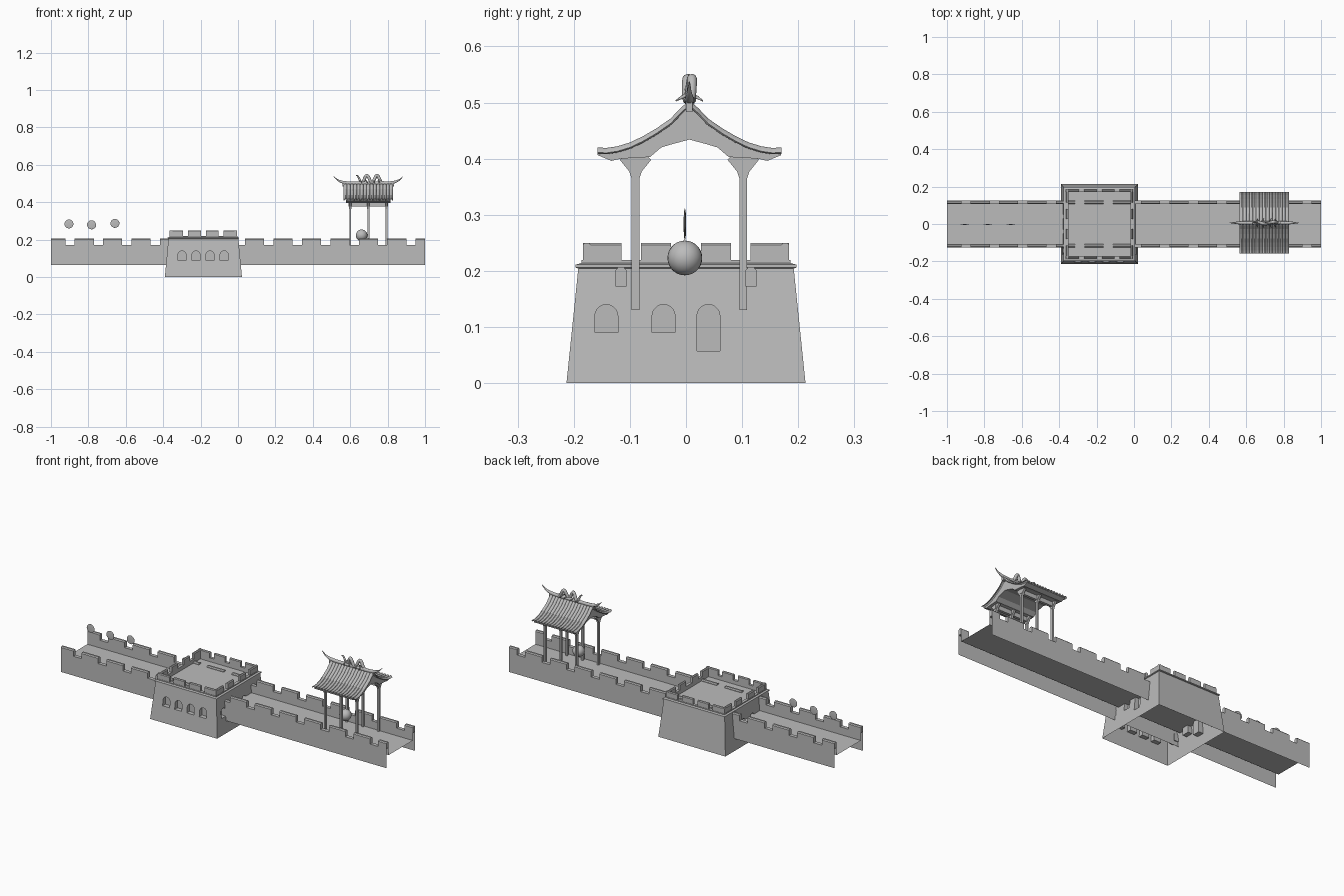
import bpy, bmesh, math
from mathutils import Vector

if "Cube" in bpy.data.objects:
    bpy.data.objects.remove(bpy.data.objects["Cube"])

stone = bpy.data.materials.new("stone_grey")
stone.diffuse_color = (0.5, 0.5, 0.5, 1)
stone.use_nodes = True
stone.node_tree.nodes["Principled BSDF"].inputs["Base Color"].default_value = stone.diffuse_color


def make(name, verts, faces, smooth=False):
    me = bpy.data.meshes.new(name)
    me.from_pydata(verts, [], faces)
    bm = bmesh.new()
    bm.from_mesh(me)
    bmesh.ops.recalc_face_normals(bm, faces=bm.faces)
    bm.to_mesh(me)
    bm.free()
    ob = bpy.data.objects.new(name, me)
    bpy.context.collection.objects.link(ob)
    me.materials.append(stone)
    if smooth:
        me.shade_smooth()
    return ob


def prism(pts, axis, a, b, verts, faces, closed=True):
    """Extrude a profile along x (pts are y,z) or along y (pts are x,z)."""
    n, k = len(pts), len(verts)
    for t in (a, b):
        verts += [(t, p, q) if axis == "x" else (p, t, q) for p, q in pts]
    for i in range(n if closed else n - 1):
        j = (i + 1) % n
        faces.append((k + i, k + j, k + n + j, k + n + i))
    if closed:
        faces += [tuple(range(k, k + n)), tuple(range(k + n, k + 2 * n))]


def prisms(name, items, closed=True, smooth=False):
    v, f = [], []
    for pts, axis, a, b in items:
        prism(pts, axis, a, b, v, f, closed)
    return make(name, v, f, smooth)


def rect(a0, a1, z0, z1, cap=0.0):
    c = cap
    return [(a0, z0), (a1, z0), (a1, z1 - c), (a1 - c, z1), (a0 + c, z1), (a0, z1 - c)] if c else \
        [(a0, z0), (a1, z0), (a1, z1), (a0, z1)]


def arch(c, w, z0, z1):
    pts = [(c - w, z0), (c + w, z0)]
    return pts + [(c + w * math.cos(math.pi * i / 10), z1 - w + w * math.sin(math.pi * i / 10))
                  for i in range(11)]


def tube(name, pts, radii, bevel, sides=3):
    cu = bpy.data.curves.new(name, "CURVE")
    cu.dimensions = "3D"
    sp = cu.splines.new("POLY")
    sp.points.add(len(pts) - 1)
    for p, co, r in zip(sp.points, pts, radii):
        p.co = (*co, 1)
        p.radius = r
    cu.bevel_depth, cu.bevel_resolution, cu.use_fill_caps = bevel, sides, True
    tmp = bpy.data.objects.new(name + "_curve", cu)
    bpy.context.collection.objects.link(tmp)
    bpy.context.view_layer.update()
    me = bpy.data.meshes.new_from_object(tmp.evaluated_get(bpy.context.evaluated_depsgraph_get()))
    bpy.data.objects.remove(tmp)
    me.materials.clear()
    me.materials.append(stone)
    me.shade_smooth()
    ob = bpy.data.objects.new(name, me)
    bpy.context.collection.objects.link(ob)
    return ob


def ball(name, loc, scale):
    bpy.ops.mesh.primitive_uv_sphere_add(segments=24, ring_count=14, radius=1, location=loc)
    ob = bpy.context.object
    ob.name, ob.scale = name, scale
    ob.data.materials.append(stone)
    ob.data.shade_smooth()
    return ob


# Wall: an open channel with walkway and two hollow parapets
half = [(-.126, .065), (-.126, .172), (-.106, .172), (-.106, .13)]
channel = half + [(-y, z) for y, z in reversed(half)]
prisms("wall_channel", [(channel, "x", -1, 1)], closed=False)

# Wall merlons between evenly spaced gaps
gaps = [-.898 + .1519 * i for i in range(13)]
starts = [-1] + [g + .025 for g in gaps]
ends = [g - .025 for g in gaps] + [1]
prisms("wall_merlons", [(rect(min(s * .106, s * .126), max(s * .106, s * .126), .172, .206, .005), "x", a, b)
                        for s in (-1, 1) for a, b in zip(starts, ends)])

# Tower body: stacked rectangular rings with cornice, parapet ledge and sunk floor
CX = -.185
rings = [(.206, .213, 0), (.187, .192, .204), (.191, .197, .206), (.191, .197, .211),
         (.181, .186, .214), (.181, .186, .219), (.165, .17, .219), (.165, .17, .198)]
v, f = [], []
for hx, hy, z in rings:
    v += [(CX + sx * hx, sy * hy, z) for sx, sy in ((-1, -1), (1, -1), (1, 1), (-1, 1))]
for r in range(len(rings) - 1):
    for i in range(4):
        j = (i + 1) % 4
        f.append((4 * r + i, 4 * r + j, 4 * r + 4 + j, 4 * r + 4 + i))
f += [(3, 2, 1, 0), tuple(range(len(v) - 4, len(v)))]
tower = make("tower_body", v, f)

# Arched windows and side doors cut as recesses
cuts = [(arch(x, .0215, .088, .14), "y", -.26, -.18) for x in (-.299, -.225, -.15, -.074)]
for s in (-1, 1):
    for y, z0 in ((-.142, .09), (-.04, .09), (.04, .057)):
        a, b = CX + s * .172, CX + s * .25
        cuts.append((arch(y, .0205, z0, .14), "x", min(a, b), max(a, b)))
cutter = prisms("window_cutter", cuts)
cutter.hide_render = True
mod = tower.modifiers.new("windows", "BOOLEAN")
mod.operation, mod.solver, mod.object = "DIFFERENCE", "EXACT", cutter
bpy.context.view_layer.objects.active = tower
bpy.ops.object.modifier_apply(modifier=mod.name)
bpy.data.objects.remove(cutter)

# Tower is open underneath
bm = bmesh.new()
bm.from_mesh(tower.data)
bmesh.ops.delete(bm, geom=[p for p in bm.faces if all(q.co.z < .001 for q in p.verts)], context="FACES")
bm.to_mesh(tower.data)
bm.free()

# Tower merlons on four sides
items = []
for s in (-1, 1):
    y0, y1 = sorted((s * .184, s * .17))
    for a, b in ((-.18, -.108), (-.082, -.014), (.014, .082), (.108, .18)):
        items.append((rect(y0, y1, .217, .25, .004), "x", CX + a, CX + b))
    x0, x1 = sorted((CX + s * .179, CX + s * .165))
    for a, b in ((-.184, -.115), (-.08, -.027), (.027, .08), (.115, .184)):
        items.append((rect(x0, x1, .217, .25, .004), "y", a, b))
prisms("tower_merlons", items)

# Pavilion columns with flared brackets
PX, PY = .697, .006
xs = (.6, .697, .794)
cols, brackets = [], []
for s in (-1, 1):
    c = PY + s * .096
    for x in xs:
        cols.append((rect(c - .007, c + .007, .13, .38), "x", x - .005, x + .005))
        brackets.append(([(c - .007, .365), (c + .007, .365), (c + .011, .377), (c + .028, .398),
                          (c + .01, .415), (c - .01, .415), (c - .028, .398), (c - .011, .377)],
                         "x", x - .006, x + .006))
    brackets.append((rect(c - .007, c + .007, .378, .402), "x", .592, .802))
prisms("pavilion_columns", cols)
prisms("pavilion_brackets", brackets)

# Sweeping roof profile, right half from ridge to eave
top = [(0, .498), (.015, .484), (.032, .466), (.058, .448), (.082, .434), (.105, .423), (.128, .416), (.148, .413),
       (.164, .414)]
under = [(.163, .406), (.139, .396), (.122, .4), (.085, .402), (.07, .403), (.05, .42), (.03, .426), (0, .434)]


def mirrored(right):
    return [(PY - y, z) for y, z in reversed(right)] + [(PY + y, z) for y, z in right[1:]]


soffit = mirrored([(y, z - .005) for y, z in top])
soffit += [(PY + y, z) for y, z in under] + [(PY - y, z) for y, z in reversed(under[:-1])]
prisms("roof_gable", [(soffit, "x", .578, .816)])

# Ribbed roof tiles: a corrugated sheet along the profile
prof, v, f = mirrored(top), [], []
RIBS, STEP = 15, 6
nx = RIBS * STEP + 1
for i in range(nx):
    x = .566 + .262 * i / (nx - 1)
    lift = .008 * abs(math.sin(math.pi * i / STEP))
    v += [(x, y, z - .004 + lift) for y, z in prof]
n = len(prof)
for i in range(nx - 1):
    for j in range(n - 1):
        f.append((i * n + j, i * n + j + 1, (i + 1) * n + j + 1, (i + 1) * n + j))
tiles = make("roof_tiles", v, f)
sol = tiles.modifiers.new("thickness", "SOLIDIFY")
sol.thickness, sol.offset = .004, 0

# Ridge beam with upswept thin horns
right = [(0, .502), (.1, .502), (.13, .505), (.15, .511), (.168, .521), (.185, .537)]
ridge = [(PX - x, PY, z) for x, z in reversed(right)] + [(PX + x, PY, z) for x, z in right[1:]]
rr = [1, 1, .95, .7, .4, .12]
tube("ridge_beam", ridge, rr[::-1] + rr[1:], .009)
prisms("ridge_base", [(rect(PY - .006, PY + .006, .483, .504), "x", .56, .834)])

# Serpent ornament coiling along the ridge
N = 48
path, rad = [], []
for i in range(N + 1):
    t = i / N
    path.append((.632 + .135 * t, PY + .005 * math.sin(9 * t),
                 .524 + .019 * math.sin(2 * math.pi * 2.5 * t + 1.2)))
    rad.append(.3 + .7 * min(1, t * 4))
tube("serpent_body", path, rad, .0085)
hx, hz = path[-1][0], path[-1][2]
ball("serpent_head", (hx + .006, PY, hz), (.013, .008, .008))
for s in (-1, 1):
    tube("serpent_horn", [(hx, PY + s * .004, hz + .005), (hx - .012, PY + s * .008, hz + .018)], [1, .2], .003, 1)
    for x in (.655, .685, .725, .75):
        tube("serpent_leg", [(x, PY, .516), (x + .004, PY + s * .014, .509), (x + .008, PY + s * .024, .503)],
             [1, .8, .3], .004, 1)

# Large ball under the pavilion and three flat round discs over the wall
ball("pavilion_ball", (.661, -.002, .223), (.031, .031, .031))
for x, z in ((-.904, .284), (-.783, .279), (-.658, .287)):
    ball("floating_disc", (x, -.002, z), (.024, .0022, .024))
